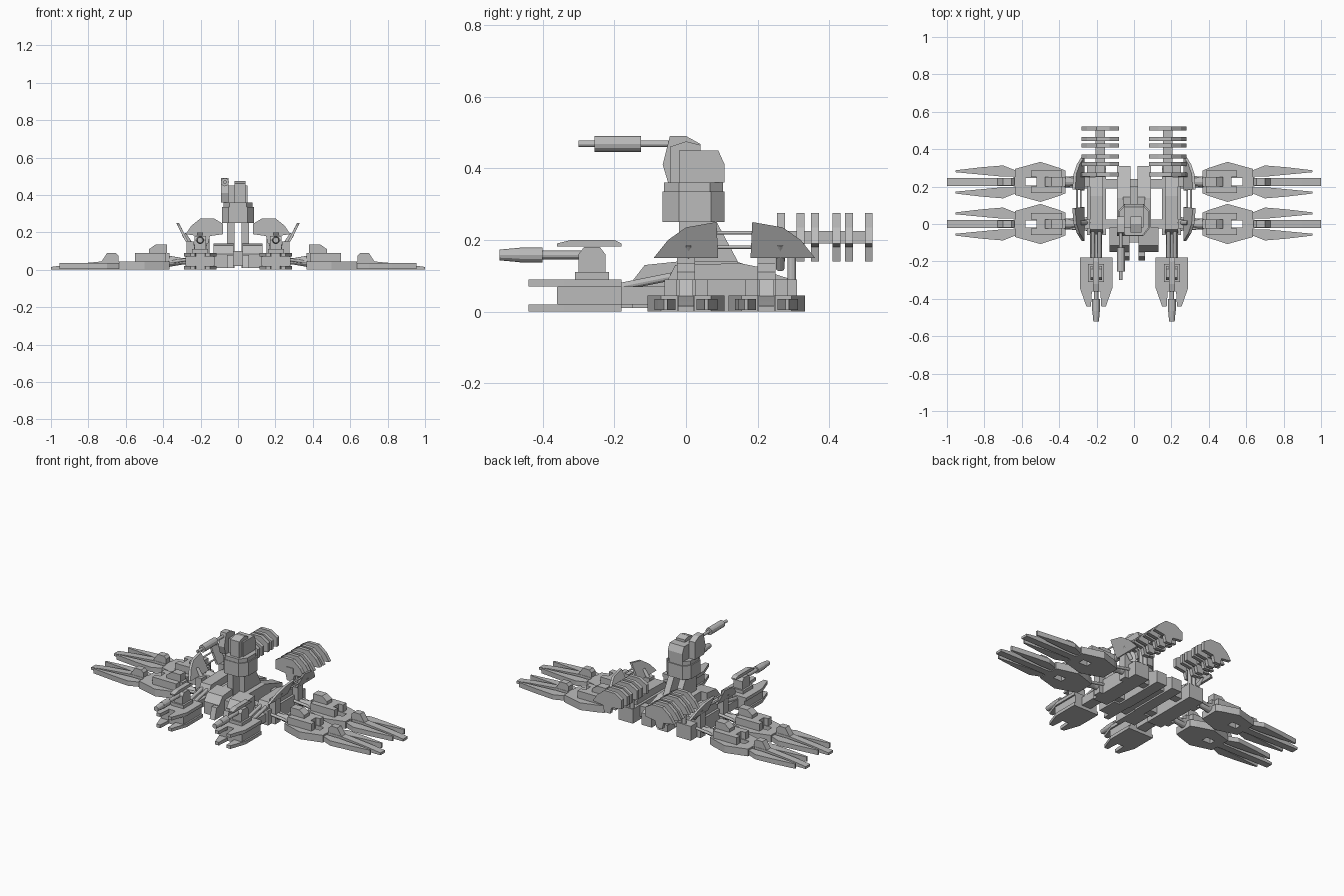
import bpy, bmesh
from mathutils import Vector, Matrix

cube = bpy.data.objects.get("Cube")
if cube:
    bpy.data.objects.remove(cube, do_unlink=True)

GREY = (0.5, 0.5, 0.5, 1)
mat = bpy.data.materials.new("plain grey")
mat.use_nodes = True
mat.diffuse_color = GREY
mat.node_tree.nodes["Principled BSDF"].inputs["Base Color"].default_value = GREY


def finish(name, bm, mirror):
    bmesh.ops.recalc_face_normals(bm, faces=bm.faces)
    mesh = bpy.data.meshes.new(name)
    bm.to_mesh(mesh)
    bm.free()
    mesh.materials.append(mat)
    ob = bpy.data.objects.new(name, mesh)
    bpy.context.collection.objects.link(ob)
    if mirror:
        ob.modifiers.new("Mirror", 'MIRROR').use_mirror_merge = False
    return ob


def prism(name, pts, axis, a, b, mirror=True, lean=None):
    """Extrude a 2D outline along an axis from a to b; lean shears x by height."""
    order = {'X': lambda u, v, w: (w, u, v), 'Y': lambda u, v, w: (u, w, v),
             'Z': lambda u, v, w: (u, v, w)}[axis]
    bm = bmesh.new()
    low, high = ([bm.verts.new(order(u, v, w)) for u, v in pts] for w in (a, b))
    bm.faces.new(low)
    bm.faces.new(high)
    for i in range(len(pts)):
        j = (i + 1) % len(pts)
        bm.faces.new((low[i], low[j], high[j], high[i]))
    if lean:
        for v in bm.verts:
            v.co.x += (v.co.z - lean[0]) * lean[1]
    return finish(name, bm, mirror)


def box(name, x, y, z, mirror=True):
    return prism(name, [(x[0], y[0]), (x[1], y[0]), (x[1], y[1]), (x[0], y[1])],
                 'Z', z[0], z[1], mirror)


def rod(name, p, q, r, r2=None, mirror=True, sides=12):
    p, q = Vector(p), Vector(q)
    d = q - p
    bm = bmesh.new()
    m = Matrix.Translation((p + q) / 2) @ d.to_track_quat('Z', 'Y').to_matrix().to_4x4()
    bmesh.ops.create_cone(bm, cap_ends=True, segments=sides, radius1=r,
                          radius2=r2 or r, depth=d.length, matrix=m)
    return finish(name, bm, mirror)


# Legs: two on each side, lying flat and reaching outwards
for tag, cy in (("front", 0.0), ("rear", 0.225)):
    box(tag + "_leg_inner_block", (0.365, 0.52), (cy - .025, cy + .025), (0, .09))
    box(tag + "_leg_outer_block", (0.58, 0.645), (cy - .025, cy + .025), (0, .045))
    prism(tag + "_leg_top_block", [(.38, .09), (.38, .135), (.44, .135), (.475, .11), (.475, .09)],
          'Y', cy - .025, cy + .025)
    for side, s in (("front", -1), ("back", 1)):
        plate = [(.365, .02), (.365, .06), (.40, .075), (.50, .107), (.635, .07), (.635, .02)]
        prism(f"{tag}_leg_{side}_flank", [(x, cy + s * d) for x, d in plate], 'Z', 0, .045)
        upper = [(.385, .025), (.385, .06), (.55, .06), (.55, .025)]
        prism(f"{tag}_leg_{side}_upper", [(x, cy + s * d) for x, d in upper], 'Z', .045, .09)
        claw = [(.63, .03), (.63, .06), (.70, .088), (.82, .078), (.955, .062),
                (.955, .052), (.72, .03)]
        prism(f"{tag}_leg_{side}_claw", [(x, cy + s * d) for x, d in claw], 'Z', .005, .035)
    prism(tag + "_leg_toe", [(.645, 0), (1, 0), (1, .015), (.9, .028), (.72, .045), (.645, .045)],
          'Y', cy - .022, cy + .022)
    prism(tag + "_leg_knuckle", [(.64, .045), (.64, .075), (.655, .09), (.70, .09), (.73, .043)],
          'Y', cy - .02, cy + .02)
    # Hip joint
    rod(tag + "_hip_rod", (.23, cy, .045), (.38, cy, .045), .018)
    rod(tag + "_hip_cone", (.30, cy, .045), (.37, cy, .045), .018, .03)
    for s in (-1, 1):
        rod(tag + "_hip_piston", (.23, cy + s * .03, .06), (.37, cy + s * .02, .04), .008)
    box(tag + "_hip_post", (.235, .275), (cy - .025, cy + .025), (.0, .15))

# Side frames and long top beams
box("side_frame", (.15, .25), (-.06, .31), (0, .09))
prism("top_beam", [(-.05, .09), (-.03, .13), (.15, .135), (.25, .115), (.25, .09)],
      'X', .165, .235)
for y in (0, .215):
    box("cross_beam", (-.16, .16), (y - .025, y + .025), (.02, .085), False)

# Central hull
prism("hull_core", [(-.02, .01), (.31, .01), (.31, .085), (.2, .12), (.14, .14), (-.02, .14)],
      'X', .02, .09)
box("hull_spine", (-.03, .03), (-.02, .2), (.02, .1), False)
prism("nose_block", [(-.15, .01), (-.15, .085), (-.115, .13), (-.02, .14), (-.02, .01)],
      'X', .025, .13)
box("nose_bridge", (-.03, .03), (-.1, -.02), (.02, .1), False)
prism("nose_prong", [(-.195, .01), (-.175, .08), (-.15, .08), (-.15, .01)], 'X', .025, .06)

# Tower neck and housing
prism("neck_pillar", [(-.02, .13), (-.02, .26), (.08, .26), (.15, .13)], 'X', .02, .058)
tower = [(-.085, -.02), (-.05, -.065), (.05, -.065), (.085, -.02), (.085, .07), (.05, .108),
         (-.05, .108), (-.085, .07)]
prism("tower_housing", tower, 'Z', .25, .335, False)
prism("tower_collar", [(x * .92, y * .95) for x, y in tower], 'Z', .335, .36, False)

# Head with one offset cannon
prism("head", [(-.02, .36), (-.02, .45), (.09, .45), (.108, .41), (.108, .36)],
      'X', -.05, .05, False)
prism("head_crest", [(-.045, .36), (-.045, .46), (0, .475), (.04, .465), (.04, .36)],
      'X', -.02, .04, False)
prism("cannon_mount", [(-.065, .41), (-.045, .49), (0, .49), (.04, .468), (.04, .36), (-.05, .36)],
      'X', -.09, -.05, False)
rod("cannon_barrel", (-.07, -.30, .468), (-.07, -.04, .468), .009, mirror=False)
rod("cannon_sleeve", (-.07, -.255, .468), (-.07, -.125, .468), .022, mirror=False)

# Forward pontoons with claw-like fronts
claw_plate = [(.115, -.18), (.115, -.34), (.15, -.44), (.175, -.44), (.18, -.36),
              (.225, -.36), (.23, -.44), (.255, -.44), (.29, -.34), (.29, -.18)]
prism("pontoon_bottom", claw_plate, 'Z', 0, .02)
prism("pontoon_top", claw_plate, 'Z', .07, .09)
box("pontoon_body", (.125, .28), (-.36, -.18), (.02, .07))
for x in (.185, .22):
    rod("pontoon_strut", (x, -.18, .07), (x, -.03, .1), .011)
box("pontoon_link", (.17, .235), (-.18, -.05), (.02, .07))

# Turret on each pontoon
box("turret_base", (.16, .245), (-.31, -.215), (.09, .11))
prism("turret_body", [(-.30, .11), (-.30, .16), (-.285, .18), (-.24, .18), (-.225, .16), (-.225, .11)],
      'X', .172, .233)
prism("turret_cover", [(-.36, .182), (-.36, .19), (-.32, .2), (-.2, .2), (-.18, .19), (-.18, .182)],
      'X', .187, .218)
rod("turret_barrel", (.2025, -.48, .158), (.2025, -.28, .158), .012)
rod("turret_sleeve", (.2025, -.465, .158), (.2025, -.4, .158), .021)
rod("turret_muzzle", (.2025, -.52, .158), (.2025, -.465, .158), .015, .02)

# Outward-leaning side shields
shield = [(-.09, .15), (-.05, .2), (0, .235), (.085, .25), (.09, .15)]
for tag, pts in (("front", shield), ("rear", [(.27 - y, z) for y, z in shield])):
    prism(tag + "_shield", pts, 'X', .265, .28, lean=(.15, .5))
    rod(tag + "_shield_arm", (.24, sum(p[0] for p in pts) / 5, .12),
        (.29, sum(p[0] for p in pts) / 5, .19), .012)
for z in (.18, .22):
    rod("shield_rail", (.27 + (z - .15) * .5, .08, z), (.27 + (z - .15) * .5, .19, z), .005)

# Rear fin stacks on a spine
fin = [(.28, .19), (.25, .235), (.20, .275), (.13, .275), (.08, .245), (.08, .19),
       (.15, .18), (.16, .14), (.20, .14), (.21, .18)]
for y in (.265, .32, .36, .42, .455, .51):
    prism("rear_fin", fin, 'Y', y - .011, y + .011)
box("fin_spine", (.155, .205), (.25, .50), (.19, .225))
for x in (.165, .195):
    rod("fin_post", (x, .295, .08), (x, .295, .2), .012)
